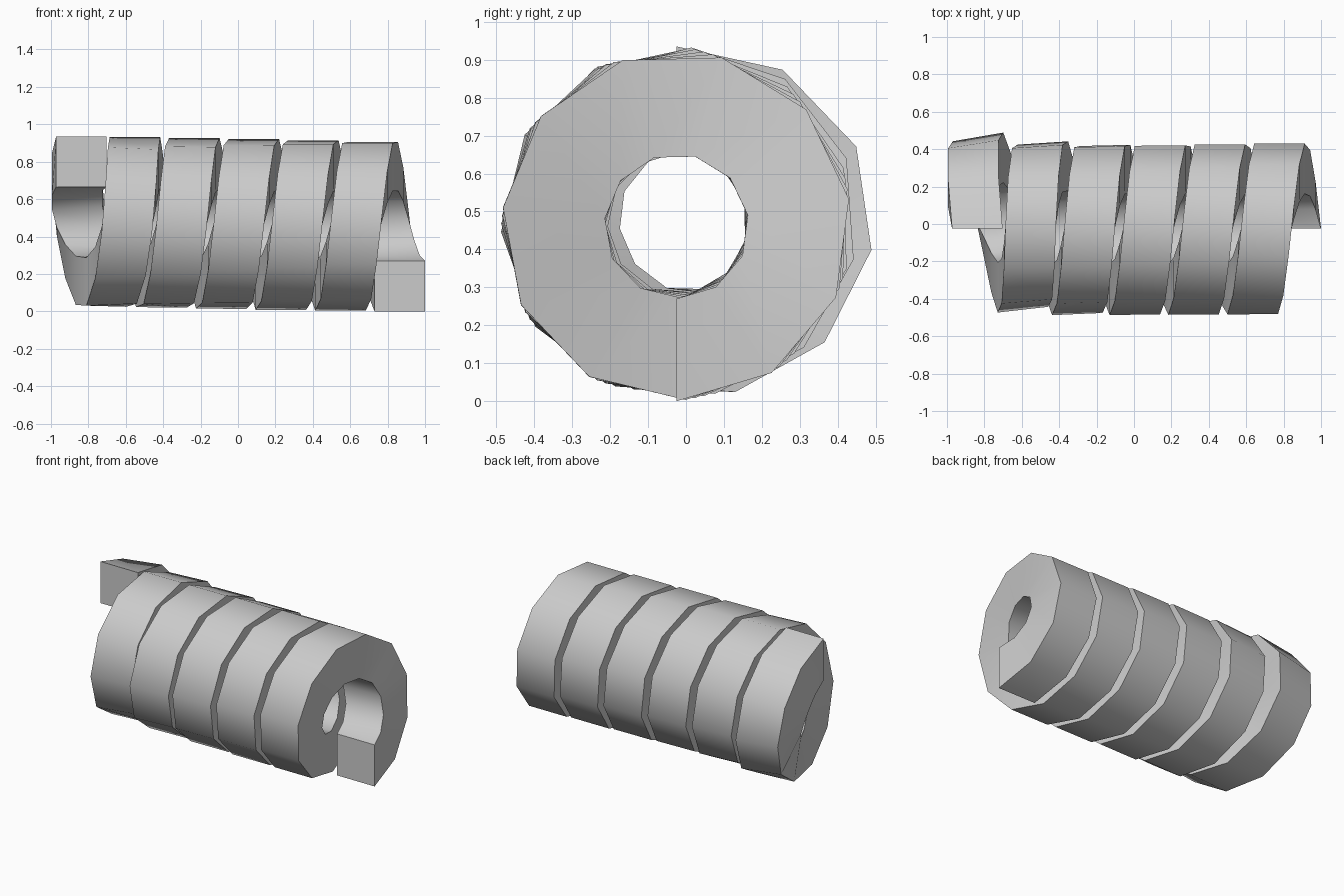
import bpy, bmesh
from math import sin, cos, pi, exp, radians

if "Cube" in bpy.data.objects:
    bpy.data.objects.remove(bpy.data.objects["Cube"])

TURNS, SEGS = 5.5, 60          # 33 degree steps along the coil
PITCH, WIDTH = 0.315, 0.27
R_OUT, R_IN = 0.46, 0.19


def section(t):
    """Four corners of the square bar after t turns, starting at the top."""
    a = 2 * pi * t
    tilt = 0.23 * exp(-0.95 * t)                 # the first turns lean over
    x = 0.865 - PITCH * (TURNS - t) + 0.03 * exp(-4 * t)
    x -= 0.36 * tilt * sin(a)
    yc = -0.025 + 0.3 * t * exp(-3 * t)
    zc = 0.46 + 0.015 * (1 - t / TURNS)
    pts = []
    for dx, r in ((-1, R_IN), (1, R_IN), (1, R_OUT), (-1, R_OUT)):
        off = dx * WIDTH / 2
        rr = r + tilt * off * sin(a)
        pts.append((x + off, yc + rr * sin(a), zc + rr * cos(a)))
    return pts


# square bar swept along the helix
bm = bmesh.new()
rings = [[bm.verts.new(p) for p in section(TURNS * i / SEGS)]
         for i in range(SEGS + 1)]
for a, b in zip(rings, rings[1:]):
    for k in range(4):
        n = (k + 1) % 4
        bm.faces.new((a[k], a[n], b[n], b[k]))

# flat cut ends
bm.faces.new(rings[0])
bm.faces.new(rings[-1])
bmesh.ops.recalc_face_normals(bm, faces=bm.faces)

# sit on the ground
low = min(v.co.z for v in bm.verts)
bmesh.ops.translate(bm, verts=bm.verts, vec=(0, 0, -low))

mesh = bpy.data.meshes.new("coil_spring")
bm.to_mesh(mesh)
bm.free()
coil = bpy.data.objects.new("coil_spring", mesh)
bpy.context.collection.objects.link(coil)
bpy.context.view_layer.objects.active = coil
coil.select_set(True)
bpy.ops.object.shade_smooth_by_angle(angle=radians(40))
